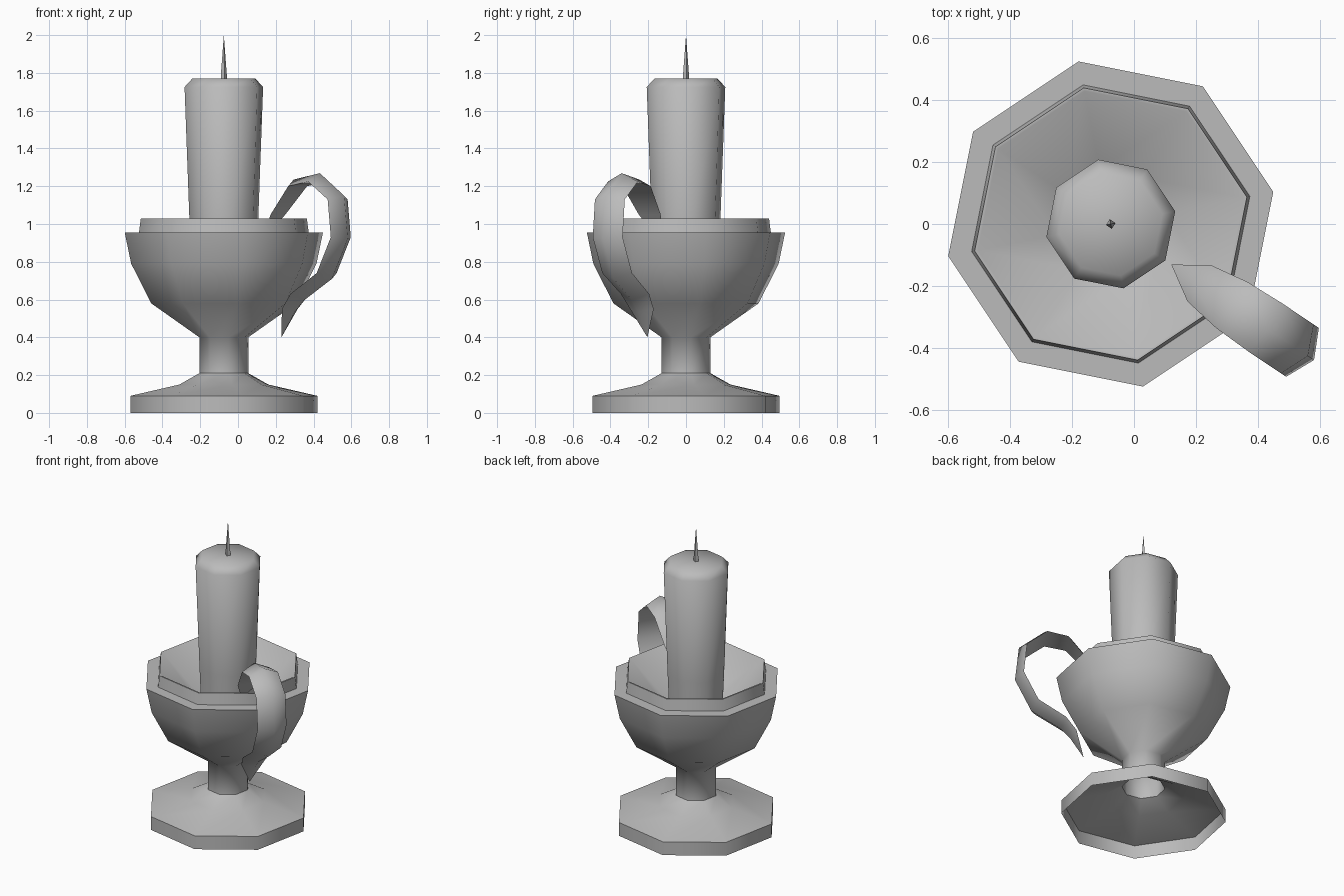
import bpy
import bmesh
from math import cos, sin, pi, radians
from mathutils import Vector

cube = bpy.data.objects.get("Cube")
if cube:
    bpy.data.objects.remove(cube, do_unlink=True)

AXIS = Vector((-0.075, 0, 0))
TURN = radians(11.2)

grey = bpy.data.materials.new("plain_grey")
grey.use_nodes = True
colour = (0.5, 0.5, 0.5, 1)
grey.diffuse_color = colour
grey.node_tree.nodes["Principled BSDF"].inputs["Base Color"].default_value = colour


def finish(bm, name, angle=55):
    bmesh.ops.remove_doubles(bm, verts=bm.verts, dist=0.0005)
    bmesh.ops.recalc_face_normals(bm, faces=bm.faces)
    mesh = bpy.data.meshes.new(name)
    bm.to_mesh(mesh)
    bm.free()
    mesh.materials.append(grey)
    obj = bpy.data.objects.new(name, mesh)
    bpy.context.collection.objects.link(obj)
    bpy.ops.object.select_all(action="DESELECT")
    obj.select_set(True)
    bpy.context.view_layer.objects.active = obj
    bpy.ops.object.shade_smooth_by_angle(angle=radians(angle))
    return obj


def bridge(bm, rings, closed=True):
    for a, b in zip(rings, rings[1:]):
        n = len(a)
        for i in range(n if closed else n - 1):
            j = (i + 1) % n
            bm.faces.new((a[i], a[j], b[j], b[i]))


def lathe(name, profile, sides=8):
    """Turn a (radius, height) profile around the upright axis."""
    bm = bmesh.new()
    rings = []
    for r, z in profile:
        angles = [TURN + 2 * pi * i / sides for i in range(sides)]
        rings.append([bm.verts.new(AXIS + Vector((r * cos(a), r * sin(a), z))) for a in angles])
    bridge(bm, rings)
    return finish(bm, name)


# Foot, stem and bowl: one sheet, open underneath
lathe("holder", [
    (0.505, 0), (0.505, 0.09), (0.24, 0.15), (0.132, 0.21), (0.132, 0.40),
    (0.392, 0.58), (0.50, 0.79), (0.535, 0.955), (0.458, 0.955),
    (0.448, 1.03), (0.438, 1.03), (0.18, 0.78), (0, 0.78),
])

# Candle with bevelled top, and its wick
lathe("candle", [(0, 0.775), (0.175, 0.775), (0.186, 1.03), (0.212, 1.725), (0.17, 1.77), (0, 1.77)])
lathe("wick", [(0, 1.765), (0.016, 1.765), (0.016, 1.79), (0, 2.0)], sides=4)

# Handle: a ridged strap in the plane of one bowl corner, pointed at both ends
out = Vector((cos(TURN - pi / 4), sin(TURN - pi / 4), 0))
side = Vector((-out.y, out.x, 0))
up = Vector((0, 0, 1))
path = [  # distance out, height, half width
    (0.235, 0.90, 0), (0.345, 1.05, 0.07), (0.47, 1.20, 0.09), (0.60, 1.225, 0.095),
    (0.725, 1.13, 0.095), (0.745, 0.93, 0.095), (0.655, 0.74, 0.095),
    (0.485, 0.63, 0.09), (0.42, 0.55, 0.075), (0.367, 0.40, 0),
]
bm = bmesh.new()
rings = []
for i, (r, z, w) in enumerate(path):
    before, after = path[max(i - 1, 0)], path[min(i + 1, len(path) - 1)]
    along = out * (after[0] - before[0]) + up * (after[1] - before[1])
    normal = along.normalized().cross(side)
    if normal.dot(out * (r - 0.5) + up * (z - 0.93)) < 0:
        normal = -normal
    centre = AXIS + out * r + up * z
    ridge = centre + normal * w * 0.48
    rings.append([bm.verts.new(p) for p in (centre + side * w, ridge, centre - side * w)])
bridge(bm, rings)
finish(bm, "handle")
